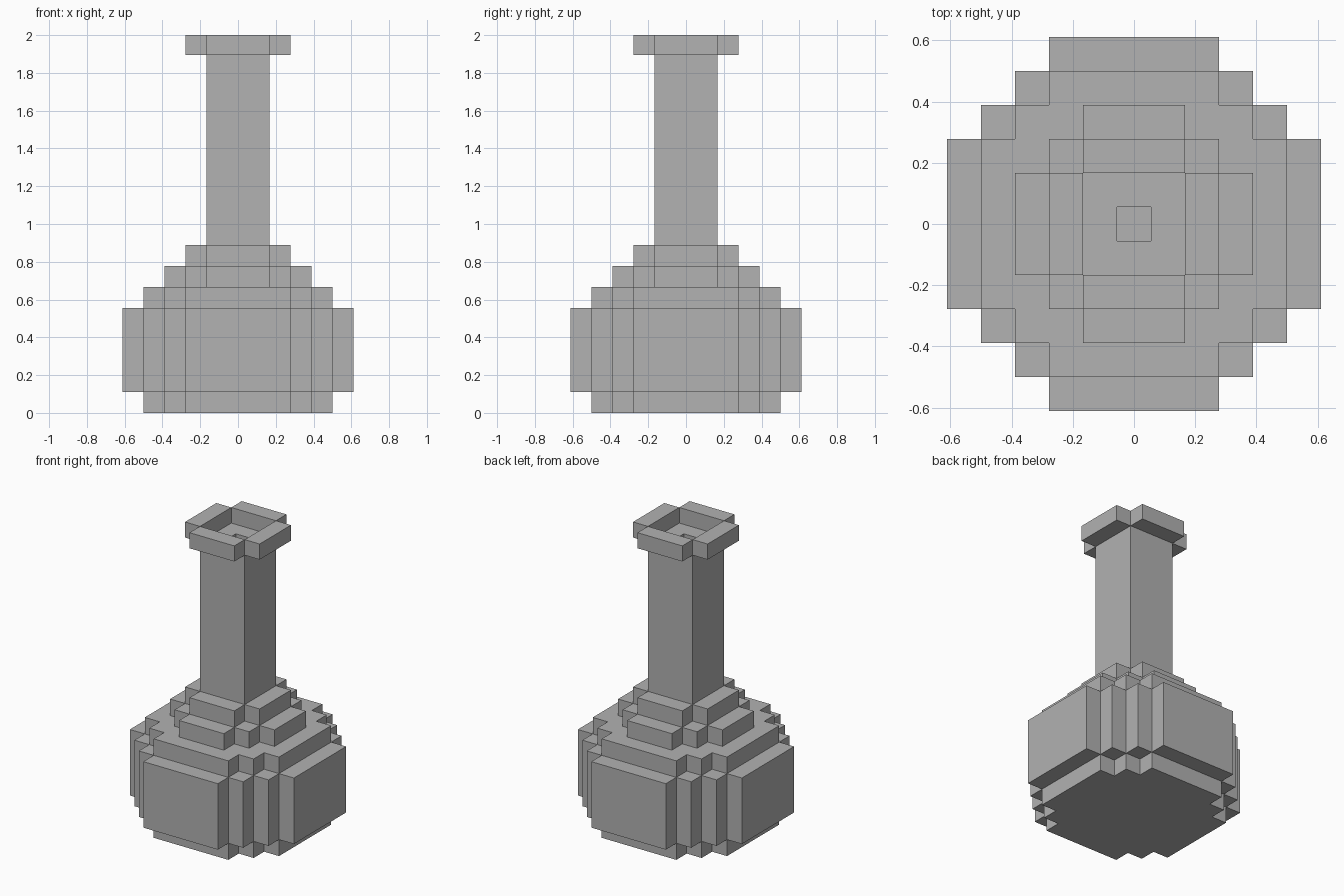
import bpy
import bmesh

cube = bpy.data.objects.get("Cube")
if cube:
    bpy.data.objects.remove(cube, do_unlink=True)

U = 1 / 9  # block size
RIM_Z = 1.895

grey = bpy.data.materials.new("plain_grey")
grey.use_nodes = True
colour = (0.445, 0.445, 0.445, 1)
grey.diffuse_color = colour
grey.node_tree.nodes["Principled BSDF"].inputs["Base Color"].default_value = colour


def finish(name, bm):
    bmesh.ops.recalc_face_normals(bm, faces=bm.faces)
    mesh = bpy.data.meshes.new(name)
    bm.to_mesh(mesh)
    bm.free()
    mesh.materials.append(grey)
    obj = bpy.data.objects.new(name, mesh)
    bpy.context.collection.objects.link(obj)
    return obj


def stepped_layer(name, steps, z0, z1):
    """Prism with a stepped round plan; steps are half widths in blocks, widest first."""
    # One quadrant of the staircase, then turned four times
    quarter = []
    for i, x in enumerate(steps):
        y = steps[-1 - i]
        if i:
            quarter.append((x, steps[-i]))
        quarter.append((x, y))
    plan = []
    for turn in range(4):
        plan += quarter
        quarter = [(-y, x) for x, y in quarter]
    bm = bmesh.new()
    base = bm.faces.new([bm.verts.new((x * U, y * U, z0)) for x, y in plan])
    top = bmesh.ops.extrude_face_region(bm, geom=[base], use_keep_orig=True)
    verts = [v for v in top["geom"] if isinstance(v, bmesh.types.BMVert)]
    bmesh.ops.translate(bm, verts=verts, vec=(0, 0, z1 - z0))
    return finish(name, bm)


def square_tube(name, outer, inner, z0, z1):
    bm = bmesh.new()
    corners = [(1, 1), (-1, 1), (-1, -1), (1, -1)]
    loops = [[bm.verts.new((x * r, y * r, z)) for x, y in corners]
             for r, z in ((outer, z0), (outer, z1), (inner, z1), (inner, z0))]
    for i in range(4):
        a, b = loops[i], loops[(i + 1) % 4]
        for j in range(4):
            k = (j + 1) % 4
            bm.faces.new((a[j], a[k], b[k], b[j]))
    return finish(name, bm)


def rim_bar(name, side_axis, sign):
    bm = bmesh.new()
    bmesh.ops.create_cube(bm, size=1)
    size = [3 * U, 3 * U, 2 - RIM_Z]
    size[side_axis] = U
    centre = [0, 0, (2 + RIM_Z) / 2]
    centre[side_axis] = sign * 2 * U
    bmesh.ops.scale(bm, verts=bm.verts, vec=size)
    bmesh.ops.translate(bm, verts=bm.verts, vec=centre)
    return finish(name, bm)


# Body and shoulders, stacked from the ground up
stepped_layer("base", (4.5, 3.5, 2.5), 0, U)
stepped_layer("body", (5.5, 4.5, 3.5, 2.5), U, 5 * U)
stepped_layer("lower_shoulder", (4.5, 3.5, 2.5), 5 * U, 6 * U)
stepped_layer("middle_shoulder", (3.5, 2.5, 1.5), 6 * U, 7 * U)
stepped_layer("upper_shoulder", (2.5, 1.5), 7 * U, 8 * U)

# Hollow neck
square_tube("neck", 1.5 * U, 0.5 * U, 8 * U, RIM_Z)

# Open rim of four bars
for label, axis, sign in (("left", 0, 1), ("right", 0, -1),
                          ("back", 1, 1), ("front", 1, -1)):
    rim_bar("rim_" + label, axis, sign)
